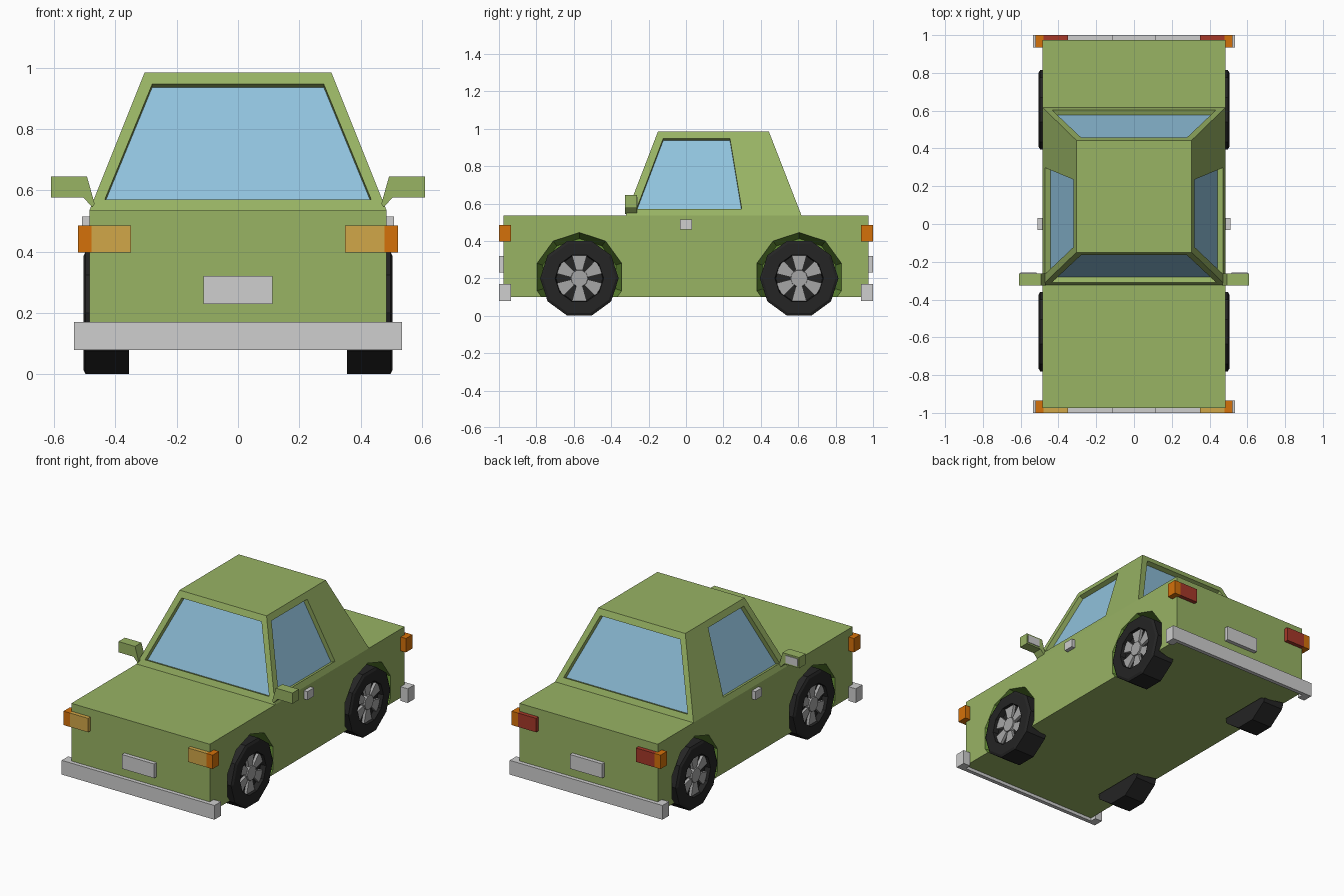
import bpy, bmesh
from math import sin, cos, pi, radians
from mathutils import Vector

cube = bpy.data.objects.get("Cube")
if cube:
    bpy.data.objects.remove(cube, do_unlink=True)


def material(name, r, g, b):
    m = bpy.data.materials.new(name)
    m.use_nodes = True
    m.diffuse_color = (r, g, b, 1)
    m.node_tree.nodes["Principled BSDF"].inputs["Base Color"].default_value = (r, g, b, 1)
    return m


GREEN = material("body green", .314, .451, .127)
ARCH = material("arch green", .133, .283, .037)
GLASS = material("window blue", .283, .546, .73)
CHROME = material("light grey", .62, .62, .62)
RIM = material("rim grey", .38, .38, .38)
TYRE = material("tyre black", .018, .018, .018)
ORANGE = material("indicator orange", .66, .165, .003)
AMBER = material("headlight amber", .64, .39, .065)
RED = material("tail light red", .38, .04, .022)


def finish(name, bm, mats, mirror=False):
    bmesh.ops.remove_doubles(bm, verts=bm.verts, dist=1e-5)
    bmesh.ops.recalc_face_normals(bm, faces=bm.faces)
    me = bpy.data.meshes.new(name)
    bm.to_mesh(me)
    bm.free()
    for m in mats:
        me.materials.append(m)
    ob = bpy.data.objects.new(name, me)
    bpy.context.collection.objects.link(ob)
    if mirror:
        mod = ob.modifiers.new("Mirror", 'MIRROR')
        mod.use_mirror_merge = False
    return ob


def face(bm, pts, mat=0):
    f = bm.faces.new([bm.verts.new(p) for p in pts])
    f.material_index = mat
    return f


def bridge(bm, a, b, mat=0):
    n = len(a)
    for i in range(n):
        j = (i + 1) % n
        face(bm, (a[i], a[j], b[j], b[i]), mat)


def prism(bm, a, b, mat=0):
    face(bm, a, mat)
    face(bm, b, mat)
    bridge(bm, a, b, mat)


def box(name, mat, x, y, z, mirror=False):
    bm = bmesh.new()
    loops = [[(u, v, h) for u, v in ((x[0], y[0]), (x[1], y[0]), (x[1], y[1]), (x[0], y[1]))]
             for h in z]
    prism(bm, *loops)
    return finish(name, bm, [mat], mirror)


def ring(x, y, z, r, turn=0, n=10):
    """Polygon around an axle parallel to x."""
    return [(x, y + r * cos(2 * pi * i / n + turn), z + r * sin(2 * pi * i / n + turn))
            for i in range(n)]


AXLE_Z = .2
AXLES = {"front": -.57, "rear": .605}

# Lower body with tapered wheel arches cut in
body = box("body", GREEN, (-.485, .485), (-.975, .975), (.1, .535))
body.data.materials.append(ARCH)
bm = bmesh.new()
for y in AXLES.values():
    for s in (-1, 1):
        prism(bm, ring(s * .34, y, .207, .205, pi / 10), ring(s * .6, y, .207, .264, pi / 10), 1)
cutter = finish("arch_cutter", bm, [GREEN, ARCH])
cutter.hide_render = True
mod = body.modifiers.new("Arches", 'BOOLEAN')
mod.operation = 'DIFFERENCE'
mod.solver = 'EXACT'
mod.object = cutter
bpy.context.view_layer.objects.active = body
bpy.ops.object.modifier_apply(modifier=mod.name)
bpy.data.objects.remove(cutter, do_unlink=True)

# Cabin: sloped walls, each with a recessed window
LOW, HIGH = .535, .985


def slope(a, b, z):
    return a + (b - a) * (z - LOW) / (HIGH - LOW)


def side_x(z):
    return slope(.485, .305, z)


def front_y(z):
    return slope(-.323, -.15, z)


def rear_y(z):
    return slope(.618, .443, z)


def wall(bm, outer, inner, depth=.03):
    outer, inner = [Vector(p) for p in outer], [Vector(p) for p in inner]
    n = (outer[1] - outer[0]).cross(outer[3] - outer[0]).normalized()
    glass = [p - n * depth for p in inner]
    bridge(bm, outer, inner)
    bridge(bm, inner, glass)
    face(bm, glass, 1)


bm = bmesh.new()
Z0, Z1 = .57, .947
for fy, s in ((front_y, 1), (rear_y, -1)):
    wall(bm, [(s * k * side_x(z), fy(z), z) for k, z in ((-1, LOW), (1, LOW), (1, HIGH), (-1, HIGH))],
         [(s * x, fy(z), z) for x, z in ((-.435, Z0), (.435, Z0), (.28, Z1), (-.28, Z1))])
for s in (1, -1):
    outer = [(s * side_x(z), f(z), z)
             for f, z in ((front_y, LOW), (rear_y, LOW), (rear_y, HIGH), (front_y, HIGH))]
    inner = [(s * side_x(z), y, z) for y, z in ((-.265, Z0), (.298, Z0), (.235, Z1), (-.122, Z1))]
    if s < 0:
        outer, inner = [[q[i] for i in (1, 0, 3, 2)] for q in (outer, inner)]
    wall(bm, outer, inner)
for z in (LOW, HIGH):
    x = side_x(z)
    face(bm, [(-x, front_y(z), z), (x, front_y(z), z), (x, rear_y(z), z), (-x, rear_y(z), z)])
finish("cabin", bm, [GREEN, GLASS])

# Wheels: ten-sided tyre, six spokes and a hub
for end, y in AXLES.items():
    bm = bmesh.new()
    profile = ((.355, .21), (.497, .21), (.505, .195), (.505, .13), (.47, .125))
    loops = [ring(x, y, AXLE_Z, r) for x, r in profile]
    face(bm, loops[0])
    face(bm, loops[-1])
    for a, b in zip(loops, loops[1:]):
        bridge(bm, a, b)
    finish(end + "_tyres", bm, [TYRE], True)

    bm = bmesh.new()
    prism(bm, ring(.465, y, AXLE_Z, .05), ring(.496, y, AXLE_Z, .045))
    for i in range(6):
        a = radians(30 + 60 * i)
        out, across = Vector((0, cos(a), sin(a))), Vector((0, -sin(a), cos(a)))
        loops = []
        for lift in (0, .02):
            loops.append([Vector((.468 + lift, y, AXLE_Z)) + out * r + across * w
                          for r, w in ((.03, -.014), (.123, -.04), (.123, .04), (.03, .014))])
        prism(bm, *loops)
    finish(end + "_rims", bm, [RIM], True)

# Bumpers, plates and lamps at both ends
for end, s, lamp in (("front", -1, AMBER), ("rear", 1, RED)):
    edge = sorted((s * .975, s))
    wrap = sorted((s * .935, s))
    box(end + "_bumper", CHROME, (-.485, .485), edge, (.08, .17))
    box(end + "_bumper_ends", CHROME, (.485, .535), wrap, (.08, .17), True)
    box(end + "_plate", CHROME, (-.113, .113), edge, (.23, .32))
    box(end + "_lamps", lamp, (.35, .478), edge, (.397, .485), True)
    box(end + "_indicators", ORANGE, (.478, .522), wrap, (.397, .485), True)

# Door handles
box("door_handles", CHROME, (.48, .51), (-.033, .033), (.462, .515), True)

# Wing mirrors with a glass plate on the back
bm = bmesh.new()
shape = ((.61, .645), (.493, .645), (.468, .557), (.475, .545), (.505, .577), (.61, .577))
prism(bm, *[[(x, y, z) for x, z in shape] for y in (-.326, -.262)])
finish("wing_mirrors", bm, [GREEN], True)
box("mirror_glass", CHROME, (.515, .6), (-.263, -.258), (.587, .635), True)
